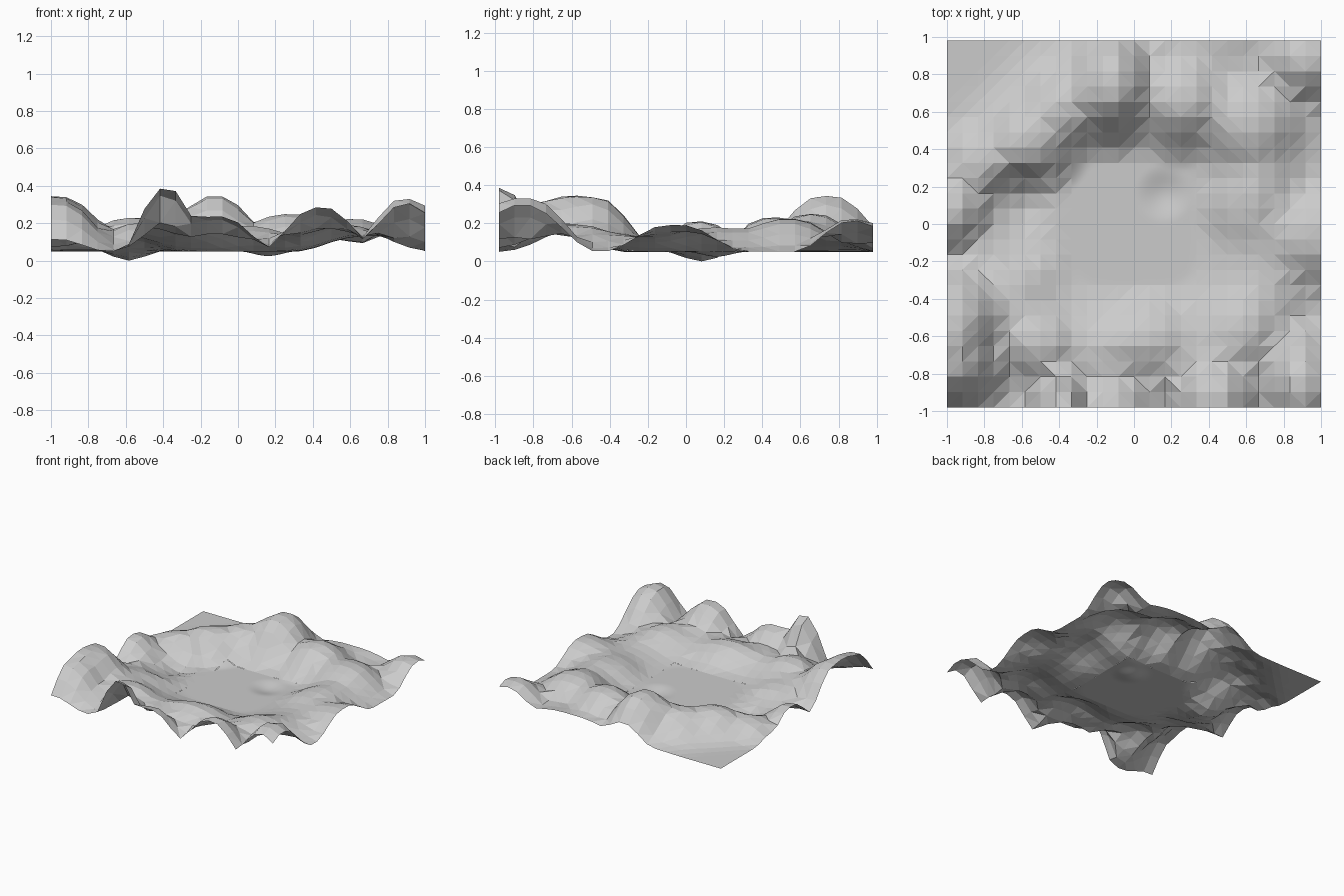
import bpy, bmesh, math

if "Cube" in bpy.data.objects:
    bpy.data.objects.remove(bpy.data.objects["Cube"])

BASE = 0.05
N = 24
HX, HY = 1.0, 0.98
# hills: centre x, centre y, radius x, radius y, summit height
HILLS = [
    (-0.97, -0.74, 0.38, 0.34, 0.31), (-0.97, -0.50, 0.42, 0.38, 0.335),
    (-0.39, -0.98, 0.24, 0.28, 0.385), (-0.12, -0.97, 0.34, 0.26, 0.235),
    (0.44, -0.94, 0.33, 0.34, 0.285), (0.90, -0.86, 0.32, 0.42, 0.33),
    (0.98, -0.06, 0.44, 0.38, 0.19), (0.92, 0.88, 0.34, 0.32, 0.22),
    (-0.12, 0.74, 0.34, 0.42, 0.34), (-0.56, 0.44, 0.36, 0.34, 0.22),
    (-0.98, 0.07, 0.28, 0.30, 0.21), (0.26, 0.66, 0.36, 0.38, 0.235),
    (0.62, 0.54, 0.40, 0.38, 0.215), (0.35, 0.98, 0.60, 0.32, 0.13),
    (-0.50, -0.64, 0.32, 0.28, 0.19), (0.08, -0.60, 0.38, 0.28, 0.16),
    (0.55, -0.58, 0.34, 0.38, 0.16), (-0.36, 0.62, 0.32, 0.34, 0.22),
    (-0.82, 0.33, 0.30, 0.28, 0.16), (0.58, 0.10, 0.28, 0.36, 0.14),
]
# hollows: centre x, centre y, radius x, radius y, depth
HOLLOWS = [(-0.583, 0.082, 0.18, 0.20, 0.05), (0.16, 0.16, 0.16, 0.16, 0.025)]


def bump(x, y, cx, cy, rx, ry, core):
    """Rounded bump with a flat core, from 1 in the middle to 0 at the rim."""
    t = (math.hypot((x - cx) / rx, (y - cy) / ry) - core) / (1 - core)
    t = min(max(t, 0), 1)
    return 0.5 + 0.5 * math.cos(math.pi * t)


def rim(x, y):
    """Low square ridge around the basin, broken on the left by a hollow."""
    r = (x ** 4 + y ** 4) ** 0.25
    t = min(max(abs(r - 0.68) / 0.36, 0), 1)
    wave = 0.10 + 0.02 * math.sin(9 * x + 2) * math.sin(8 * y)
    gap = 1 - bump(x, y, -0.58, 0.05, 0.36, 0.36, 0.4)
    corner = 1 - bump(x, y, -1.0, 0.98, 0.6, 0.6, 0.4)
    return wave * (0.5 + 0.5 * math.cos(math.pi * t)) * gap * corner


def height(x, y):
    rise = sum(((h - BASE) * bump(x, y, cx, cy, rx, ry, 0.12)) ** 3
               for cx, cy, rx, ry, h in HILLS)
    rise = (rise + rim(x, y) ** 3) ** (1 / 3)
    rise *= 1 - bump(x, y, -0.583, 0.082, 0.26, 0.26, 0.2)
    dip = sum(d * bump(x, y, cx, cy, rx, ry, 0)
              for cx, cy, rx, ry, d in HOLLOWS)
    return max(0, BASE + rise - dip)


def sheet(name, hx, hy, n, keep, smooth):
    """Grid draped over the landscape; keep(x, y) chooses the cells."""
    bm = bmesh.new()
    bmesh.ops.create_grid(bm, x_segments=n, y_segments=n, size=1)
    for v in bm.verts:
        v.co.x *= hx
        v.co.y *= hy
        v.co.z = height(v.co.x, v.co.y)
    holes = [f for f in bm.faces
             if not keep(*f.calc_center_median().xy)]
    bmesh.ops.delete(bm, geom=holes, context='FACES')
    bmesh.ops.triangulate(bm, faces=bm.faces[:])
    for f in bm.faces:
        f.smooth = smooth
    me = bpy.data.meshes.new(name)
    bm.to_mesh(me)
    bm.free()
    ob = bpy.data.objects.new(name, me)
    bpy.context.collection.objects.link(ob)


# Low-poly hills around a square opening
sheet("outer_terrain", HX, HY, N,
      lambda x, y: abs(x) > HX / 3 or abs(y) > HY / 3, False)
# Finer, smooth ground filling the opening
sheet("inner_ground", HX / 3, HY / 3, 32, lambda x, y: True, True)
